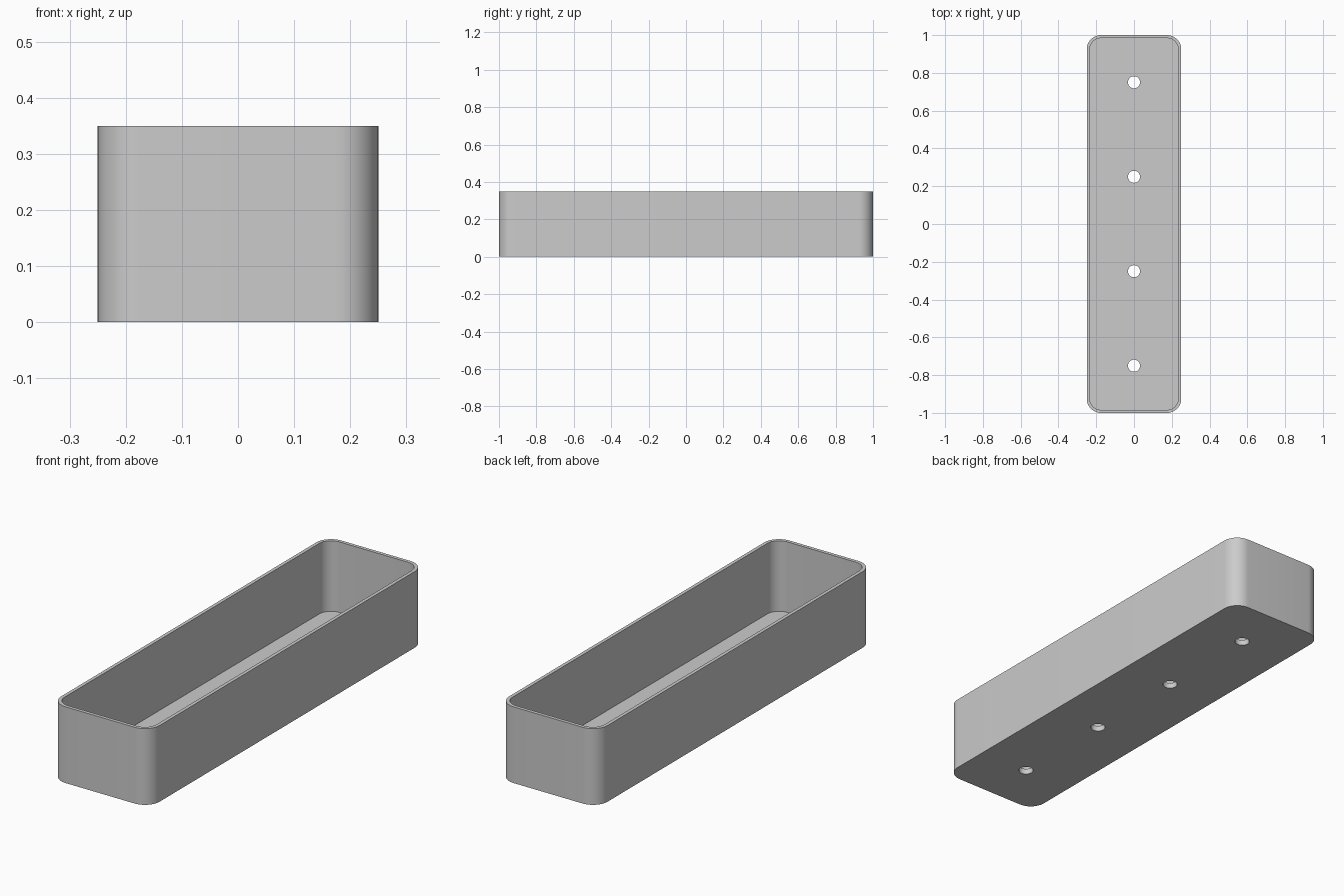
import bpy
import bmesh
from math import pi, cos, sin

# Main dimensions
HALF_X, HALF_Y, HEIGHT = 0.25, 1.0, 0.35
RADIUS, WALL, FLOOR = 0.075, 0.016, 0.026
HOLE_RADIUS = 0.032
CORNER_STEPS = 12

if "Cube" in bpy.data.objects:
    bpy.data.objects.remove(bpy.data.objects["Cube"], do_unlink=True)

grey = bpy.data.materials.new("light grey")
grey.use_nodes = True
colour = (0.6, 0.6, 0.6, 1)
grey.diffuse_color = colour
grey.node_tree.nodes["Principled BSDF"].inputs["Base Color"].default_value = colour


def rounded_rectangle(hx, hy, r):
    """Counter-clockwise outline with four rounded corners."""
    points = []
    for i, (sx, sy) in enumerate([(1, 1), (-1, 1), (-1, -1), (1, -1)]):
        for k in range(CORNER_STEPS + 1):
            a = (i + k / CORNER_STEPS) * pi / 2
            points.append((sx * (hx - r) + r * cos(a), sy * (hy - r) + r * sin(a)))
    return points


def circle(cx, cy, r, count=32):
    return [(cx + r * cos(2 * pi * k / count), cy + r * sin(2 * pi * k / count))
            for k in range(count)]


def prism(name, outlines, bottom, top):
    """Extrude one or more closed outlines upward into solids."""
    bm = bmesh.new()
    for outline in outlines:
        face = bm.faces.new([bm.verts.new((x, y, bottom)) for x, y in outline])
        result = bmesh.ops.extrude_face_region(bm, geom=[face], use_keep_orig=True)
        verts = [v for v in result["geom"] if isinstance(v, bmesh.types.BMVert)]
        bmesh.ops.translate(bm, verts=verts, vec=(0, 0, top - bottom))
    bmesh.ops.recalc_face_normals(bm, faces=bm.faces)
    mesh = bpy.data.meshes.new(name)
    bm.to_mesh(mesh)
    bm.free()
    mesh.materials.append(grey)
    obj = bpy.data.objects.new(name, mesh)
    bpy.context.collection.objects.link(obj)
    return obj


def cut(target, cutter):
    """Subtract the cutter from the target, then remove it."""
    cutter.hide_render = True
    mod = target.modifiers.new(cutter.name, "BOOLEAN")
    mod.operation = "DIFFERENCE"
    mod.solver = "EXACT"
    mod.object = cutter
    bpy.context.view_layer.objects.active = target
    bpy.ops.object.modifier_apply(modifier=mod.name)
    bpy.data.objects.remove(cutter, do_unlink=True)


# Planter body with rounded vertical corners
body = prism("planter_box", [rounded_rectangle(HALF_X, HALF_Y, RADIUS)], 0, HEIGHT)

# Hollow interior, open at the top
cut(body, prism("interior_cutter",
                [rounded_rectangle(HALF_X - WALL, HALF_Y - WALL, RADIUS - WALL)],
                FLOOR, HEIGHT + 0.1))

# Row of drainage holes through the floor
cut(body, prism("drain_hole_cutter",
                [circle(0, y, HOLE_RADIUS) for y in (-0.75, -0.25, 0.25, 0.75)],
                -0.1, FLOOR + 0.1))

# Smooth corners, sharp rims
bpy.ops.object.select_all(action="DESELECT")
body.select_set(True)
bpy.context.view_layer.objects.active = body
bpy.ops.object.shade_smooth_by_angle(angle=pi / 6)
